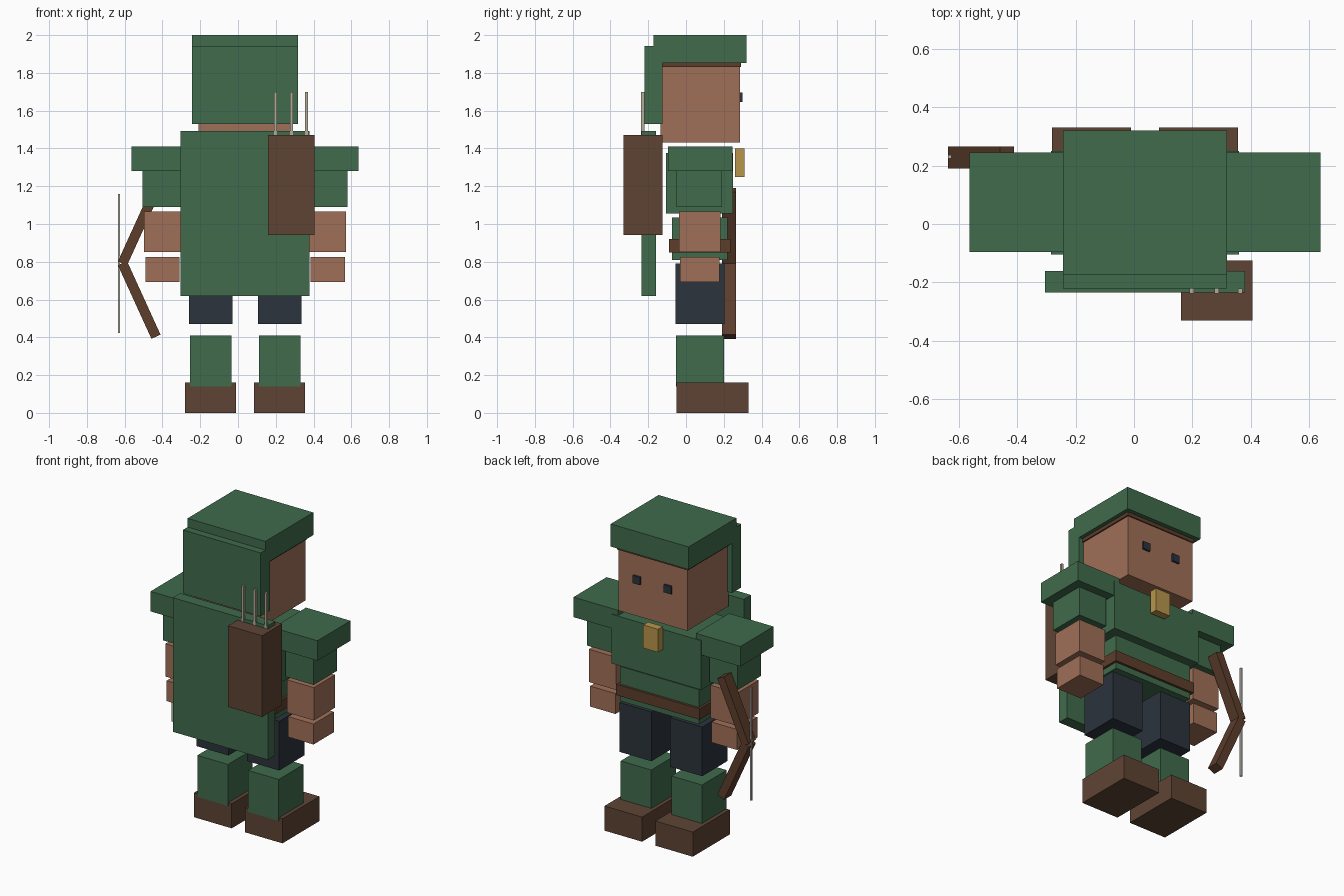
import bpy, math

if "Cube" in bpy.data.objects:
    bpy.data.objects.remove(bpy.data.objects["Cube"])


def srgb(h):
    """Hex colour to linear RGBA."""
    out = []
    for i in (0, 2, 4):
        c = int(h[i:i + 2], 16) / 255
        out.append(c / 12.92 if c <= 0.04045 else ((c + 0.055) / 1.055) ** 2.4)
    return (*out, 1.0)


MATS = {}
for mat_name, hexcol in {
    "forest_green": "406B4C", "skin": "A07058", "leather": "5E4434",
    "wood_brown": "5C3D2B", "navy": "2B333C", "gold": "B8964B",
    "arrow_beige": "B5AB98", "string_grey": "B9B6AE",
}.items():
    m = bpy.data.materials.new(mat_name)
    m.diffuse_color = srgb(hexcol)
    m.use_nodes = True
    m.node_tree.nodes["Principled BSDF"].inputs["Base Color"].default_value = m.diffuse_color
    MATS[mat_name] = m

CX = 0.0375  # the body's mirror plane


def box(name, mat, x, y, z, tilt=0.0):
    """Box from (min, max) ranges, optionally turned about y."""
    loc = [(a + b) / 2 for a, b in (x, y, z)]
    bpy.ops.mesh.primitive_cube_add(size=1, location=loc)
    ob = bpy.context.object
    ob.name = name
    ob.scale = [b - a for a, b in (x, y, z)]
    bpy.ops.object.transform_apply(location=False, rotation=False, scale=True)
    ob.rotation_euler.y = tilt
    ob.data.materials.append(MATS[mat])
    return ob


def mid(name, mat, half, y, z):
    """Box centred on the mirror plane."""
    box(name, mat, (CX - half, CX + half), y, z)


def pair(name, mat, offset, half, y, z):
    """Two mirrored boxes at +/- offset from the mirror plane."""
    for side, s in (("left", -1), ("right", 1)):
        c = CX + s * offset
        box(f"{name}_{side}", mat, (c - half, c + half), y, z)


# legs
pair("boot", "leather", 0.1825, 0.135, (-0.05, 0.33), (0, 0.16))
pair("shin", "forest_green", 0.1825, 0.11, (-0.053, 0.2), (0.14, 0.41))
pair("thigh", "navy", 0.1825, 0.115, (-0.055, 0.205), (0.47, 0.79))

# torso
mid("waist", "forest_green", 0.285, (-0.075, 0.22), (0.81, 1.035))
mid("belt", "wood_brown", 0.30, (-0.09, 0.235), (0.85, 0.92))
mid("chest", "forest_green", 0.322, (-0.105, 0.25), (1.055, 1.375))
mid("brooch", "gold", 0.053, (0.26, 0.31), (1.25, 1.4))
mid("cape", "forest_green", 0.342, (-0.235, -0.16), (0.62, 1.492))

# arms
pair("shoulder", "forest_green", 0.44, 0.16, (-0.095, 0.245), (1.28, 1.41))
pair("upper_arm", "forest_green", 0.44, 0.102, (-0.05, 0.19), (1.09, 1.32))
pair("forearm", "skin", 0.437, 0.097, (-0.037, 0.182), (0.852, 1.065))
pair("hand", "skin", 0.437, 0.091, (-0.032, 0.177), (0.692, 0.825))

# head and hood
mid("head", "skin", 0.247, (-0.135, 0.285), (1.432, 1.835))
mid("hair_band", "wood_brown", 0.255, (-0.14, 0.292), (1.83, 1.856))
mid("hood_top", "forest_green", 0.28, (-0.172, 0.32), (1.853, 2.0))
mid("hood_back", "forest_green", 0.28, (-0.22, -0.125), (1.53, 1.943))
pair("eye", "navy", 0.112, 0.026, (0.28, 0.298), (1.645, 1.695))

# quiver with arrows
box("quiver", "leather", (0.16, 0.405), (-0.33, -0.125), (0.942, 1.47))
for i, ax in enumerate((0.198, 0.283, 0.363)):
    box(f"arrow_{i + 1}", "arrow_beige", (ax - 0.008, ax + 0.008),
        (-0.237, -0.221), (1.38, 1.7))

# bow: two tilted limbs meeting at the grip, plus the string
for limb, s in (("upper", 1), ("lower", -1)):
    bx, bz = -0.523, 0.792 + s * 0.194
    box(f"bow_limb_{limb}", "wood_brown", (bx - 0.0265, bx + 0.0265),
        (0.19, 0.265), (bz - 0.214, bz + 0.214), s * math.radians(24.5))
box("bow_string", "string_grey", (-0.636, -0.624), (0.224, 0.236), (0.423, 1.158))
